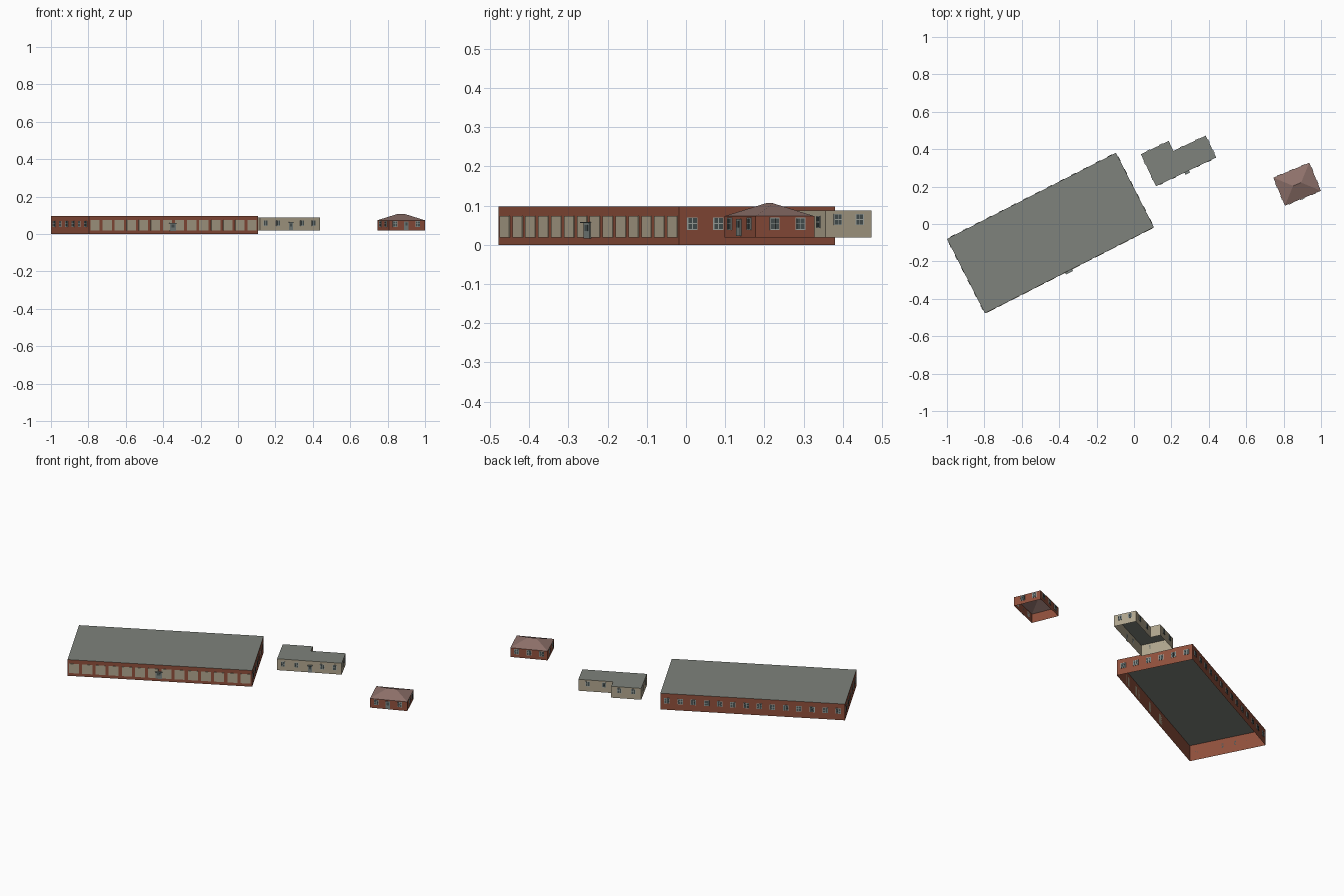
import bpy
import bmesh
from math import radians
from mathutils import Matrix, Vector

cube = bpy.data.objects.get("Cube")
if cube:
    bpy.data.objects.remove(cube, do_unlink=True)


def material(name, rgb):
    mat = bpy.data.materials.new(name)
    mat.use_nodes = True
    mat.diffuse_color = (*rgb, 1)
    bsdf = mat.node_tree.nodes["Principled BSDF"]
    bsdf.inputs["Base Color"].default_value = (*rgb, 1)
    bsdf.inputs["Roughness"].default_value = 0.9
    return mat


BRICK = material("red brick", (0.28, 0.08, 0.045))
TAN = material("tan render", (0.44, 0.38, 0.27))
ROOF = material("grey roofing", (0.21, 0.225, 0.20))
TILE = material("brown roof tile", (0.27, 0.165, 0.145))
FRAME = material("pale window frame", (0.40, 0.43, 0.40))
GLASS = material("dark glass", (0.07, 0.09, 0.09))
DOOR = material("grey door", (0.20, 0.23, 0.22))


def add_object(name, bm, mats):
    mesh = bpy.data.meshes.new(name)
    bm.to_mesh(mesh)
    bm.free()
    for mat in mats:
        mesh.materials.append(mat)
    obj = bpy.data.objects.new(name, mesh)
    bpy.context.collection.objects.link(obj)
    return obj


class Building:
    """A footprint of walls, open underneath, with plates fixed to each facade."""

    def __init__(self, name, origin, angle, footprint, base, top):
        self.name, self.base, self.top = name, base, top
        place = Matrix.Translation((*origin, 0)) @ Matrix.Rotation(radians(angle), 4, "Z")
        self.points = [place @ Vector((x, y, 0)) for x, y in footprint]

    def ring(self, bm, z):
        return [bm.verts.new((p.x, p.y, z)) for p in self.points]

    def walls(self, mat):
        bm = bmesh.new()
        low, high = self.ring(bm, self.base), self.ring(bm, self.top)
        n = len(low)
        for i in range(n):
            j = (i + 1) % n
            bm.faces.new((low[i], low[j], high[j], high[i]))
        add_object(self.name + "_walls", bm, [mat])

    def flat_roof(self, mat):
        bm = bmesh.new()
        bm.faces.new(self.ring(bm, self.top))
        add_object(self.name + "_roof", bm, [mat])

    def hip_roof(self, mat, peak):
        bm = bmesh.new()
        a, b, c, d = self.ring(bm, self.top)
        centre = sum(self.points, Vector()) / 4
        along = self.points[1] - self.points[0]
        depth = (self.points[3] - self.points[0]).length
        half = along.normalized() * (along.length - depth) / 2
        left, right = [bm.verts.new((*(centre + s * half).xy, peak)) for s in (-1, 1)]
        for face in ((a, b, right, left), (b, c, right), (c, d, left, right), (d, a, left)):
            bm.faces.new(face)
        add_object(self.name + "_hip_roof", bm, [mat])

    def plate(self, bm, side, frac, shift, width, z0, z1, depth, slot):
        """Thin box on a facade, centred at a fraction of its length."""
        start, end = self.points[side], self.points[(side + 1) % len(self.points)]
        along = (end - start).normalized()
        out = Vector((along.y, -along.x, 0))
        up = Vector((0, 0, 1))
        centre = start.lerp(end, frac) + along * shift + out * depth / 2 + up * (z0 + z1) / 2
        axes = Matrix((along * width, out * depth, up * (z1 - z0))).transposed().to_4x4()
        made = bmesh.ops.create_cube(bm, size=1, matrix=Matrix.Translation(centre) @ axes)
        for face in {f for v in made["verts"] for f in v.link_faces}:
            face.material_index = slot
        bmesh.ops.recalc_face_normals(bm, faces=bm.faces[:])

    def windows(self, name, side, fractions, width, z0, z1):
        bm = bmesh.new()
        pane_w, pane_h = width * 0.36, (z1 - z0) * 0.40
        for frac in fractions:
            self.plate(bm, side, frac, 0, width, z0, z1, 0.002, 0)
            for sx in (-1, 1):
                for sz in (-1, 1):
                    mid = (z0 + z1) / 2 + sz * (z1 - z0) * 0.23
                    self.plate(bm, side, frac, sx * width * 0.22, pane_w,
                               mid - pane_h / 2, mid + pane_h / 2, 0.003, 1)
        add_object(f"{self.name}_{name}_windows", bm, [FRAME, GLASS])

    def door(self, side, frac, width, z0, z1, canopy):
        bm = bmesh.new()
        self.plate(bm, side, frac, 0, width, z0, z1, 0.004, 0)
        self.plate(bm, side, frac, 0, width * 0.5, z0 + (z1 - z0) * 0.5, z1 - 0.005, 0.005, 1)
        add_object(self.name + "_door", bm, [DOOR, GLASS])
        if canopy:
            bm = bmesh.new()
            self.plate(bm, side, frac, 0, width * 1.2, z1, z1 + 0.003, canopy, 0)
            add_object(self.name + "_door_canopy", bm, [DOOR])


def even(count):
    return [(i + 0.5) / count for i in range(count)]


def rectangle(length, depth):
    return [(0, 0), (length, 0), (length, depth), (0, depth)]


# Long brick hall with a row of tan bays along the front
hall = Building("hall", (-0.797, -0.478), 27, rectangle(1.014, 0.447), 0, 0.097)
hall.walls(BRICK)
hall.flat_roof(ROOF)
bays = bmesh.new()
for f in even(14):
    hall.plate(bays, 0, f, 0, 0.055, 0.018, 0.074, 0.002, 0)
add_object("hall_front_bays", bays, [TAN])
hall.door(0, 0.495, 0.035, 0.016, 0.055, 0.012)
for label, wall, count in (("right", 1, 6), ("back", 2, 14), ("left", 3, 6)):
    hall.windows(label, wall, even(count), 0.03, 0.038, 0.07)

# Stepped tan annex
annex_plan = [(0, 0), (0.356, 0), (0.356, 0.13), (0.165, 0.13), (0.165, 0.189), (0, 0.189)]
annex = Building("annex", (0.118, 0.202), 25.5, annex_plan, 0.019, 0.087)
annex.walls(TAN)
annex.flat_roof(ROOF)
annex.windows("front", 0, (0.09, 0.3, 0.7, 0.89), 0.023, 0.043, 0.073)
annex.door(0, 0.51, 0.022, 0.02, 0.06, 0.012)
for label, wall in (("right", 1), ("back", 2), ("rear_wing", 4), ("left", 5)):
    annex.windows(label, wall, (0.27, 0.74), 0.023, 0.05, 0.079)

# Small brick lodge with a hipped roof
lodge = Building("lodge", (0.807, 0.098), 22.5, rectangle(0.208, 0.162), 0.018, 0.073)
lodge.walls(BRICK)
lodge.hip_roof(TILE, 0.106)
lodge.windows("front", 0, (0.17, 0.8), 0.027, 0.038, 0.069)
lodge.door(0, 0.48, 0.026, 0.022, 0.066, 0)
for label, wall, spots in (("right", 1, (0.32, 0.76)), ("back", 2, even(3)), ("left", 3, (0.27, 0.73))):
    lodge.windows(label, wall, spots, 0.027, 0.038, 0.069)
